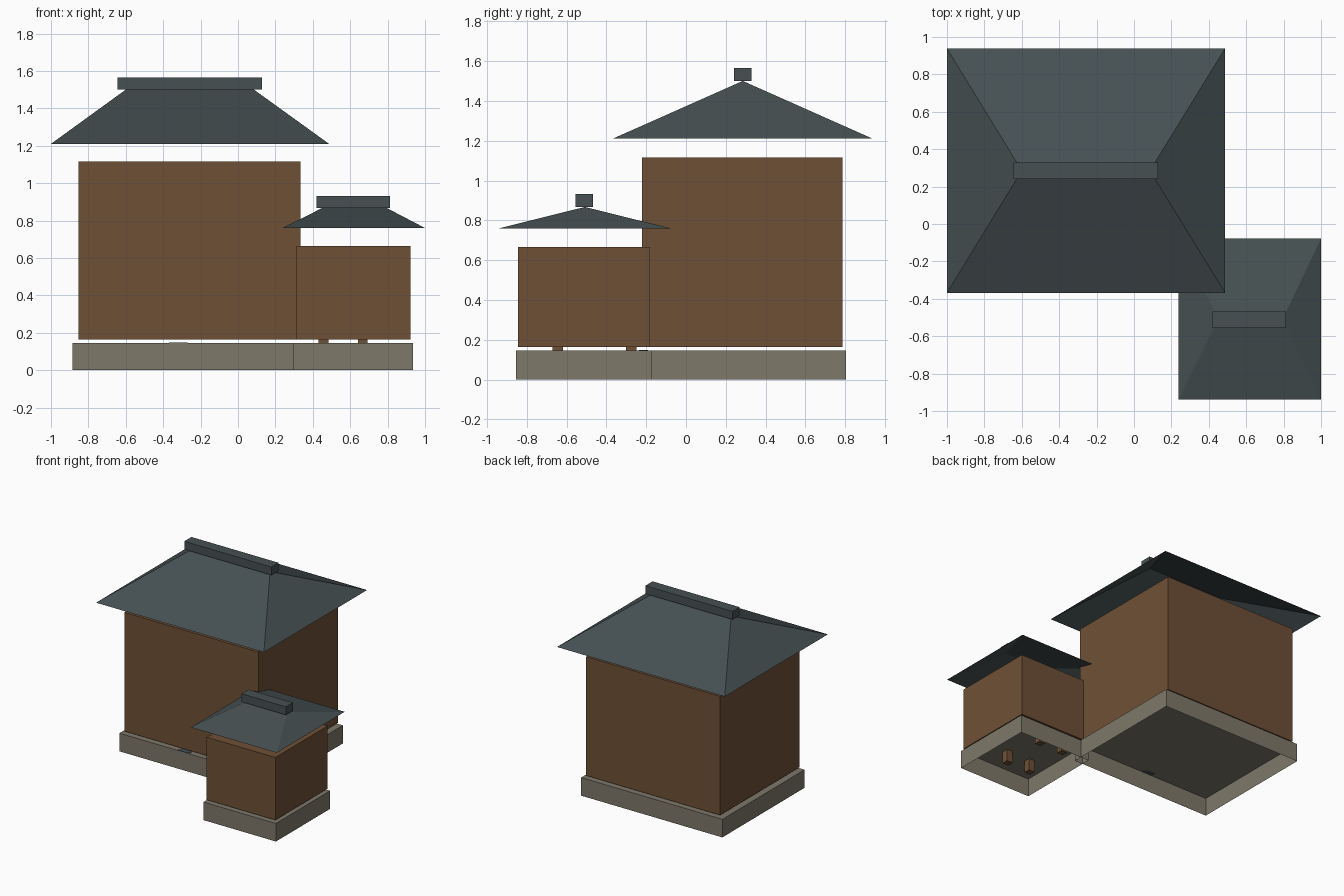
import bpy, bmesh

if "Cube" in bpy.data.objects:
    bpy.data.objects.remove(bpy.data.objects["Cube"])


def material(name, rgb):
    lin = [((c / 255 + 0.055) / 1.055) ** 2.4 for c in rgb]
    m = bpy.data.materials.new(name)
    m.diffuse_color = (*lin, 1)
    m.use_nodes = True
    m.node_tree.nodes["Principled BSDF"].inputs["Base Color"].default_value = m.diffuse_color
    return m


SLATE = material("slate roof", (70, 80, 82))
WOOD = material("brown wood", (110, 80, 54))
STONE = material("grey stone", (126, 120, 106))


def finish(name, bm, mat):
    bmesh.ops.recalc_face_normals(bm, faces=bm.faces)
    me = bpy.data.meshes.new(name)
    bm.to_mesh(me)
    bm.free()
    me.materials.append(mat)
    ob = bpy.data.objects.new(name, me)
    bpy.context.collection.objects.link(ob)
    return ob


def box(name, x, y, z, mat, open_bottom=False):
    """Box from (min, max) ranges on each axis."""
    bm = bmesh.new()
    bmesh.ops.create_cube(bm, size=1)
    for v in bm.verts:
        v.co = [r[0] if c < 0 else r[1] for c, r in zip(v.co, (x, y, z))]
    bmesh.ops.recalc_face_normals(bm, faces=bm.faces)
    if open_bottom:
        low = [f for f in bm.faces if f.normal.z < -0.5]
        bmesh.ops.delete(bm, geom=low, context='FACES_ONLY')
    return finish(name, bm, mat)


def hip_roof(name, x, y, z, ridge, mat):
    """Open-bottomed shell with four slopes meeting in a ridge line."""
    bm = bmesh.new()
    ym = (y[0] + y[1]) / 2
    a, b, c, d = [bm.verts.new((px, py, z[0])) for px, py in
                  ((x[0], y[0]), (x[1], y[0]), (x[1], y[1]), (x[0], y[1]))]
    l, r = [bm.verts.new((px, ym, z[1])) for px in ridge]
    for f in ((a, b, r, l), (b, c, r), (c, d, l, r), (d, a, l)):
        bm.faces.new(f)
    ob = finish(name, bm, mat)
    # slopes must face upward
    if ob.data.polygons[0].normal.z < 0:
        ob.data.flip_normals()
    return ob


# main building
box("main_base", (-0.885, 0.366), (-0.237, 0.804), (0, 0.145), STONE, True)
box("main_walls", (-0.853, 0.334), (-0.22, 0.787), (0.163, 1.115), WOOD)
hip_roof("main_roof", (-1, 0.487), (-0.368, 0.938), (1.21, 1.5), (-0.6, 0.085), SLATE)
box("main_ridge", (-0.644, 0.128), (0.24, 0.33), (1.5, 1.565), SLATE)
# small dark plate on the front ledge
box("door_plate", (-0.37, -0.27), (-0.236, -0.19), (0.145, 0.149), SLATE)

# small building
box("small_base", (0.293, 0.935), (-0.855, -0.17), (0, 0.145), STONE, True)
box("small_walls", (0.313, 0.921), (-0.843, -0.18), (0.163, 0.665), WOOD)
hip_roof("small_roof", (0.238, 1), (-0.938, -0.078), (0.76, 0.867), (0.45, 0.795), SLATE)
box("small_ridge", (0.42, 0.813), (-0.555, -0.467), (0.867, 0.932), SLATE)

# support pegs poking through the small base
for i, px in enumerate((0.457, 0.667)):
    for j, py in enumerate((-0.645, -0.275)):
        box(f"support_peg_{i}_{j}", (px - 0.026, px + 0.026),
            (py - 0.026, py + 0.026), (0.05, 0.2), WOOD)
